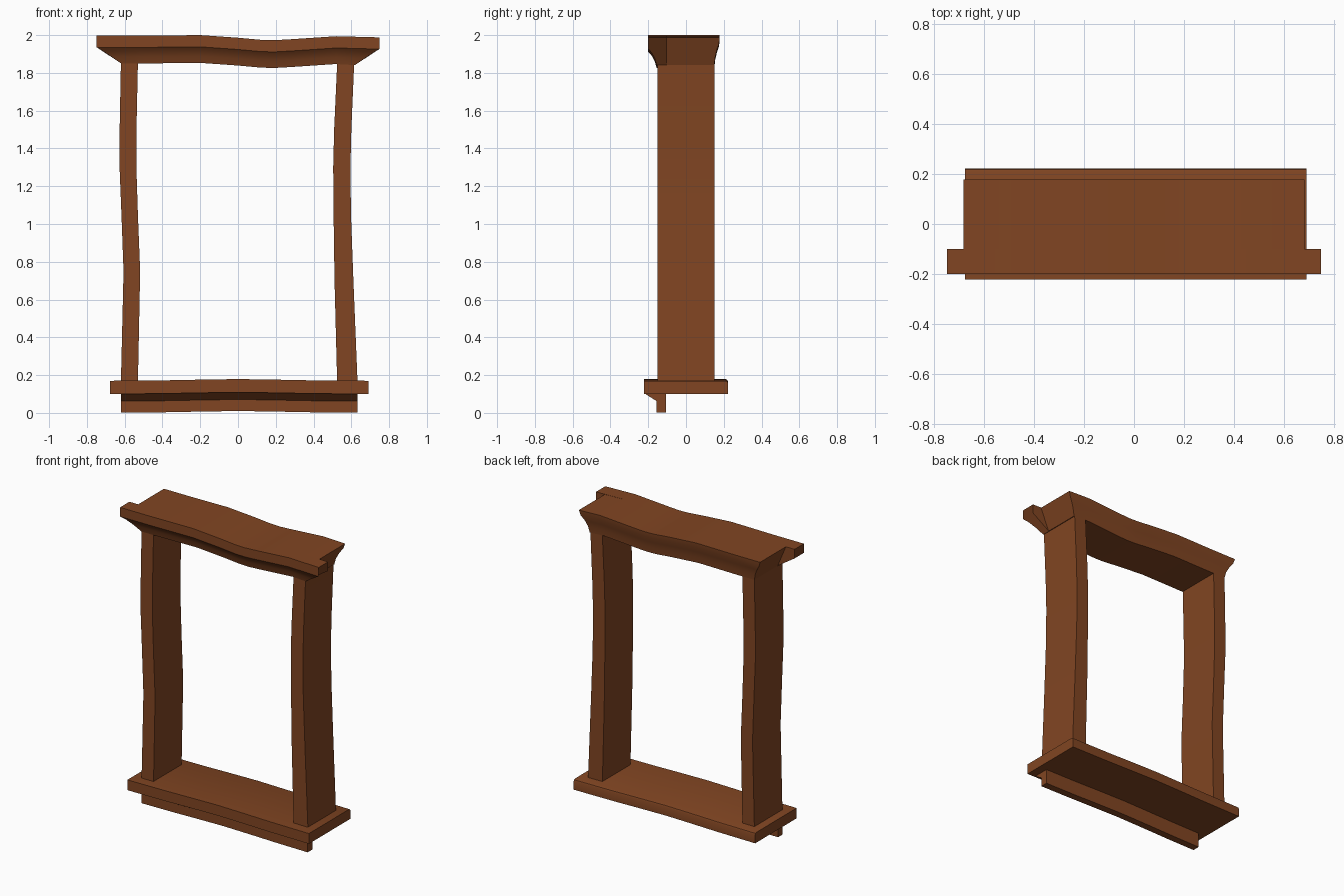
import bpy, bmesh, math

if "Cube" in bpy.data.objects:
    bpy.data.objects.remove(bpy.data.objects["Cube"])

wood = bpy.data.materials.new("brown wood")
wood.diffuse_color = (0.22, 0.06, 0.016, 1)
wood.use_nodes = True
wood.node_tree.nodes["Principled BSDF"].inputs["Base Color"].default_value = wood.diffuse_color


def loft(name, rings):
    """Skin a list of equal-length rings and cap both ends."""
    bm = bmesh.new()
    vs = [[bm.verts.new(p) for p in r] for r in rings]
    n = len(rings[0])
    for a, b in zip(vs, vs[1:]):
        for i in range(n):
            j = (i + 1) % n
            bm.faces.new((a[i], a[j], b[j], b[i]))
    bm.faces.new(vs[0])
    bm.faces.new(vs[-1])
    bmesh.ops.recalc_face_normals(bm, faces=bm.faces[:])
    me = bpy.data.meshes.new(name)
    bm.to_mesh(me)
    bm.free()
    me.materials.append(wood)
    ob = bpy.data.objects.new(name, me)
    bpy.context.collection.objects.link(ob)
    bpy.ops.object.select_all(action='DESELECT')
    ob.select_set(True)
    bpy.context.view_layer.objects.active = ob
    bpy.ops.object.shade_smooth_by_angle(angle=math.radians(28))
    return ob


def sweep_x(name, profile, wave):
    """Profile of (y, z, left end, right end) along x, with a z wave [(x, dz)]."""
    rings = []
    for k, (x, dz) in enumerate(wave):
        ring = []
        for y, z, xl, xr in profile:
            px = xl if k == 0 else xr if k == len(wave) - 1 else x
            ring.append((px, y, z + dz))
        rings.append(ring)
    loft(name, rings)


# wavy side posts: (z, inner/outer x pairs)
posts = {
    "left_post": [(0.16, -0.62, -0.53), (0.45, -0.613, -0.524), (0.75, -0.606, -0.518),
                  (1.05, -0.617, -0.53), (1.3, -0.627, -0.538), (1.48, -0.627, -0.538),
                  (1.85, -0.62, -0.53)],
    "right_post": [(0.16, 0.525, 0.633), (0.7, 0.511, 0.611), (1.05, 0.506, 0.598),
                   (1.3, 0.504, 0.595), (1.5, 0.509, 0.6), (1.85, 0.525, 0.615)],
}
for name, rows in posts.items():
    loft(name, [[(a, -0.152, z), (b, -0.152, z), (b, 0.15, z), (a, 0.15, z)]
                for z, a, b in rows])

# header: flared body behind, moulded crown with slanted ears in front
top_wave = [(-0.62, 0), (-0.5, 0), (-0.2, 0.003), (0.0, -0.011), (0.12, -0.022),
            (0.19, -0.024), (0.28, -0.019), (0.52, -0.003), (0.62, -0.009)]
body = [(-0.1, 1.85, 0.62), (0.15, 1.85, 0.62), (0.154, 1.89, 0.629),
        (0.163, 1.93, 0.648), (0.175, 1.965, 0.672), (0.178, 1.997, 0.682),
        (-0.1, 1.997, 0.682)]
sweep_x("header_body", [(y, z, -h, h) for y, z, h in body], top_wave)
crown = [(-0.1, 1.997, 0.748), (-0.2, 1.997, 0.748), (-0.2, 1.935, 0.748),
         (-0.182, 1.916, 0.717), (-0.166, 1.886, 0.671), (-0.155, 1.85, 0.618),
         (-0.1, 1.85, 0.618), (-0.1, 1.935, 0.748)]
sweep_x("header_crown", [(y, z, -h, h) for y, z, h in crown], top_wave)

# sill board with softened back edge, and apron moulding below
sill_wave = [(-0.6, 0), (-0.4, 0.002), (-0.2, 0.006), (0, 0.009),
             (0.2, 0.006), (0.4, 0.002), (0.6, 0)]
sill = [(-0.223, 0.1), (0.223, 0.1), (0.223, 0.156), (0.219, 0.166),
        (0.208, 0.17), (-0.223, 0.17)]
sweep_x("sill", [(y, z, -0.677, 0.69) for y, z in sill], sill_wave)
apron = [(-0.155, 0.001), (-0.105, 0.001), (-0.105, 0.102), (-0.218, 0.102),
         (-0.155, 0.062)]
sweep_x("apron", [(y, z, -0.62, 0.633) for y, z in apron], sill_wave)
